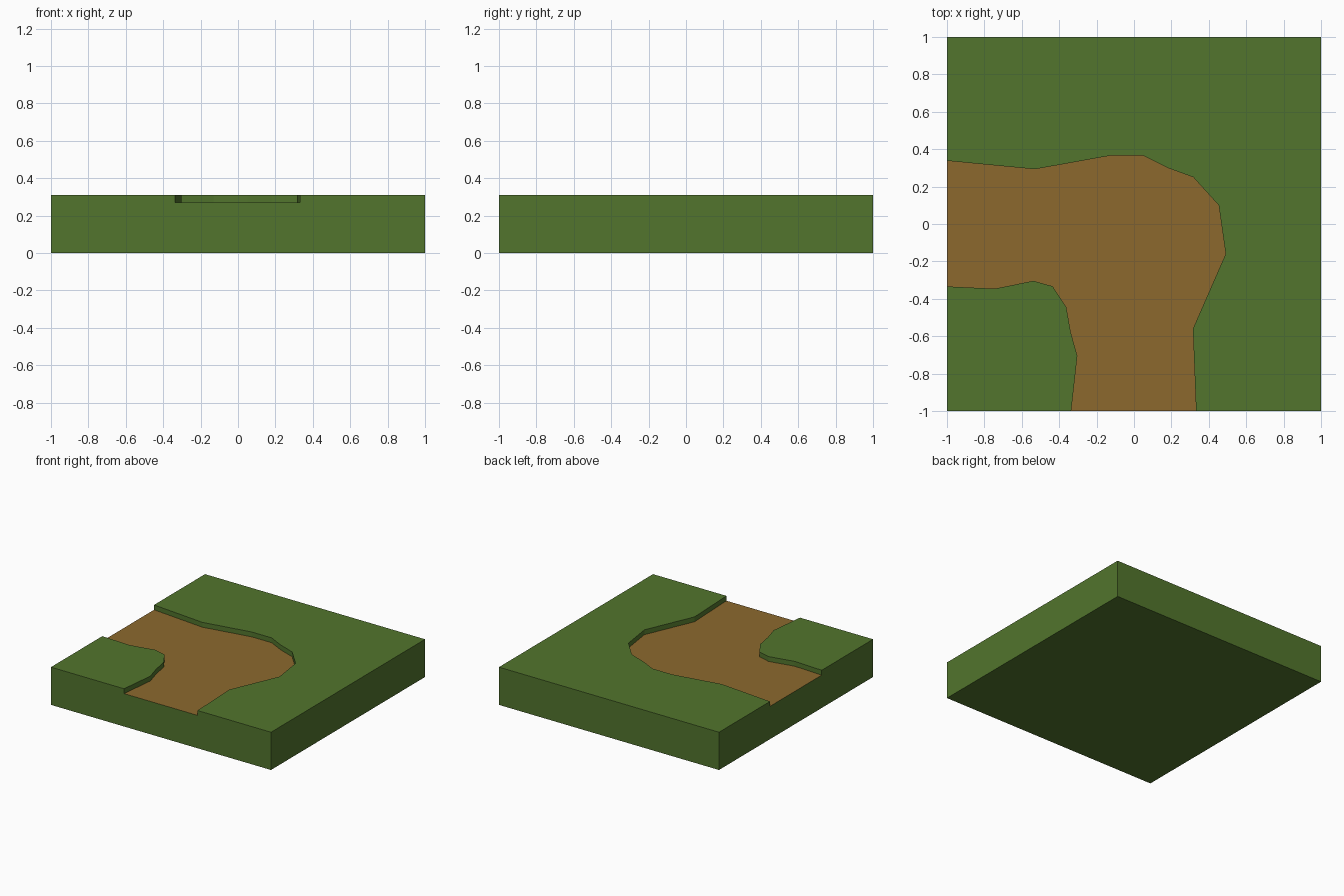
import bpy, bmesh

if "Cube" in bpy.data.objects:
    bpy.data.objects.remove(bpy.data.objects["Cube"])

TOP, PATH = 0.31, 0.27

# Outlines of the two path edges, from the left side round to the front
outer = [(-1, .338), (-.53, .293), (-.13, .365), (.05, .365), (.18, .30), (.317, .25),
         (.453, .10), (.49, -.16), (.315, -.56), (.332, -1)]
inner = [(-1, -.334), (-.745, -.346), (-.537, -.304), (-.435, -.333), (-.362, -.445),
         (-.338, -.58), (-.303, -.705), (-.336, -1)]


def material(name, rgb):
    m = bpy.data.materials.new(name)
    m.diffuse_color = (*rgb, 1)
    m.use_nodes = True
    m.node_tree.nodes["Principled BSDF"].inputs["Base Color"].default_value = m.diffuse_color
    return m


bm = bmesh.new()
cache = {}


def vert(p):
    if p not in cache:
        cache[p] = bm.verts.new(p)
    return cache[p]


def face(points, mat=0):
    f = bm.faces.new([vert(p) for p in points])
    f.material_index = mat


def at(points, z):
    return [(x, y, z) for x, y in points]


# Raised grass areas and sunken dirt path
face(at(outer + [(1, -1), (1, 1), (-1, 1)], TOP))
face(at(inner + [(-1, -1)], TOP))
face(at(outer + inner[::-1], PATH), 1)

# Steep banks along both path edges
for line in (outer, inner):
    for a, b in zip(line, line[1:]):
        face(at([a, b], PATH) + at([b, a], TOP))

# Block sides, notched where the path leaves the tile
face(at([(-1, -1), (1, -1)], 0) + at([(1, -1), outer[-1]], TOP)
     + at([outer[-1], inner[-1]], PATH) + at([inner[-1], (-1, -1)], TOP))
face(at([(-1, -1), (-1, 1)], 0) + at([(-1, 1), outer[0]], TOP)
     + at([outer[0], inner[0]], PATH) + at([inner[0], (-1, -1)], TOP))
face(at([(1, -1), (1, 1)], 0) + at([(1, 1), (1, -1)], TOP))
face(at([(1, 1), (-1, 1)], 0) + at([(-1, 1), (1, 1)], TOP))

# Underside
face(at([(-1, -1), (-1, 1), (1, 1), (1, -1)], 0))

bmesh.ops.recalc_face_normals(bm, faces=bm.faces[:])
mesh = bpy.data.meshes.new("path_corner_tile")
bm.to_mesh(mesh)
bm.free()
mesh.materials.append(material("grass green", (.084, .178, .026)))
mesh.materials.append(material("dirt brown", (.262, .141, .027)))
tile = bpy.data.objects.new("path_corner_tile", mesh)
bpy.context.collection.objects.link(tile)
